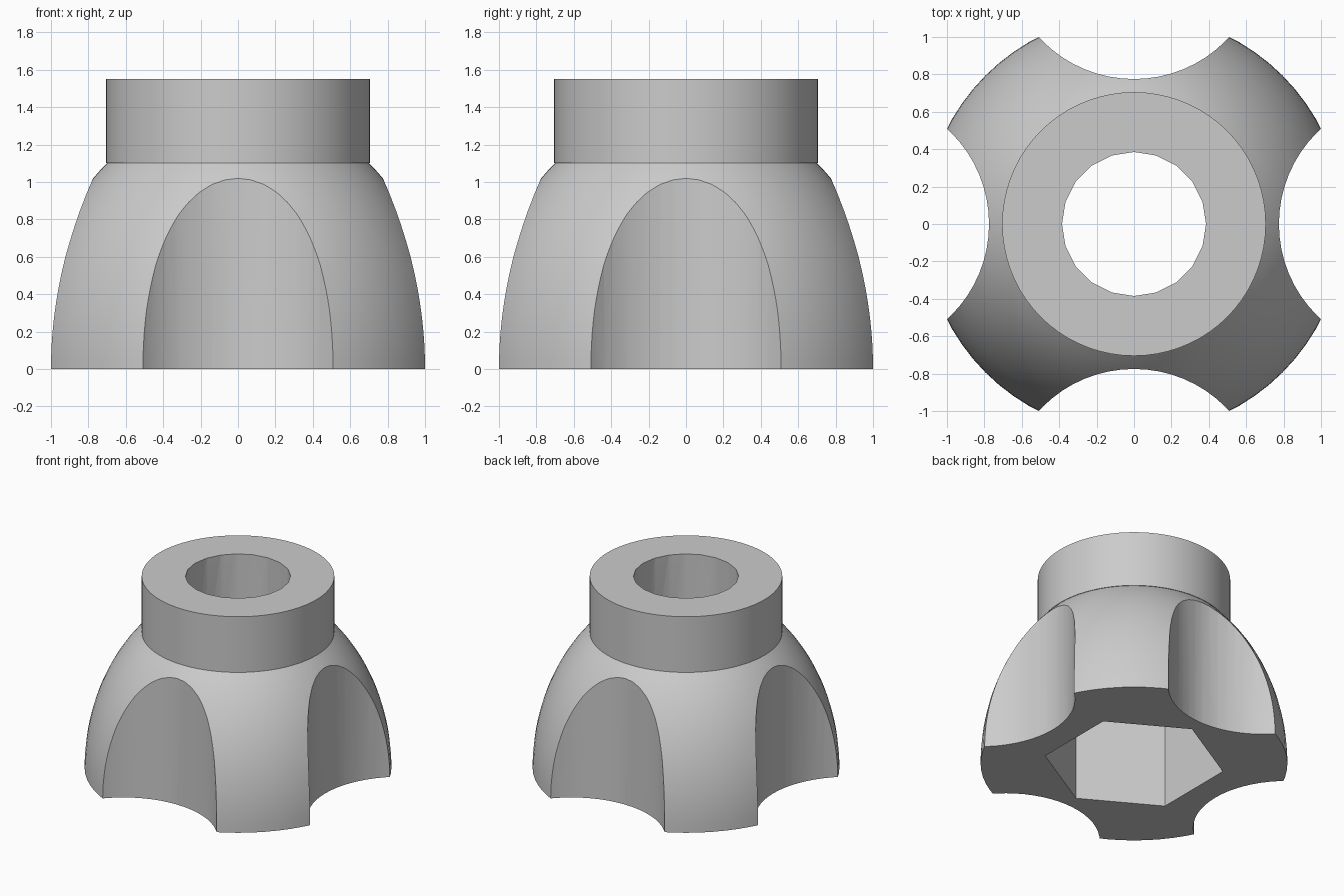
import bpy
import bmesh
from math import sin, cos, pi, sqrt, radians
from mathutils import Matrix, Vector

cube = bpy.data.objects.get("Cube")
if cube:
    bpy.data.objects.remove(cube, do_unlink=True)

BASE_R, DOME_H = 1.123, 1.408      # half-ellipse of the dome
COLLAR_R, TOP = 0.705, 1.55
SCALLOP_R, SCALLOP_DIST = 0.69, 1.465
BORE_R, HEX_R, HEX_DEPTH = 0.385, 0.66, 0.78

gray = bpy.data.materials.new("plain gray")
gray.use_nodes = True
color = (0.6, 0.6, 0.6, 1)
gray.diffuse_color = color
gray.node_tree.nodes["Principled BSDF"].inputs["Base Color"].default_value = color


def add_object(name, bm):
    bmesh.ops.recalc_face_normals(bm, faces=bm.faces)
    mesh = bpy.data.meshes.new(name)
    bm.to_mesh(mesh)
    bm.free()
    mesh.materials.append(gray)
    obj = bpy.data.objects.new(name, mesh)
    bpy.context.collection.objects.link(obj)
    return obj


def lathe(name, profile, steps):
    bm = bmesh.new()
    verts = [bm.verts.new((r, 0, z)) for r, z in profile]
    edges = [bm.edges.new(pair) for pair in zip(verts, verts[1:])]
    bmesh.ops.spin(bm, geom=verts + edges, axis=(0, 0, 1), cent=(0, 0, 0),
                   angle=2 * pi, steps=steps)
    bmesh.ops.remove_doubles(bm, verts=bm.verts, dist=1e-5)
    return add_object(name, bm)


def prism(name, radius, sides, z0, z1, x=0, y=0, turn=0):
    bm = bmesh.new()
    place = Matrix.Translation((x, y, (z0 + z1) / 2)) @ Matrix.Rotation(turn, 4, "Z")
    bmesh.ops.create_cone(bm, cap_ends=True, segments=sides, radius1=radius,
                          radius2=radius, depth=z1 - z0, matrix=place)
    return add_object(name, bm)


# Domed grip with a straight collar on top
neck_angle = pi / 2 - 0.6737       # where the dome meets the collar
dome = [(BASE_R * cos(a), DOME_H * sin(a))
        for a in (neck_angle * i / 20 for i in range(21))]
profile = [(0, 0)] + dome + [(COLLAR_R, dome[-1][1]), (COLLAR_R, TOP), (0, TOP)]
knob = lathe("knob_body", profile, 72)

# Four finger scallops, the bolt bore and the hexagonal socket
cutters = [prism("scallop_cutter", SCALLOP_R, 64, -0.2, 1.8,
                 SCALLOP_DIST * cos(i * pi / 2), SCALLOP_DIST * sin(i * pi / 2))
           for i in range(4)]
cutters.append(prism("bore_cutter", BORE_R, 20, 0.3, 1.8))
cutters.append(prism("hex_socket_cutter", HEX_R, 6, -0.2, HEX_DEPTH, turn=radians(0)))

# Put a corner of the socket on the front-back axis
socket = cutters[-1]
corner = max(socket.data.vertices, key=lambda v: v.co.y).co
if corner.y < HEX_R * 0.95:
    socket.data.transform(Matrix.Rotation(radians(30), 4, "Z"))

bpy.ops.object.select_all(action="DESELECT")
bpy.context.view_layer.objects.active = knob
knob.select_set(True)
for cutter in cutters:
    cutter.hide_render = True
    cut = knob.modifiers.new(cutter.name, "BOOLEAN")
    cut.operation = "DIFFERENCE"
    cut.solver = "EXACT"
    cut.object = cutter
    bpy.ops.object.modifier_apply(modifier=cut.name)
for cutter in cutters:
    bpy.data.objects.remove(cutter, do_unlink=True)

bpy.ops.object.shade_smooth_by_angle(angle=radians(30))
